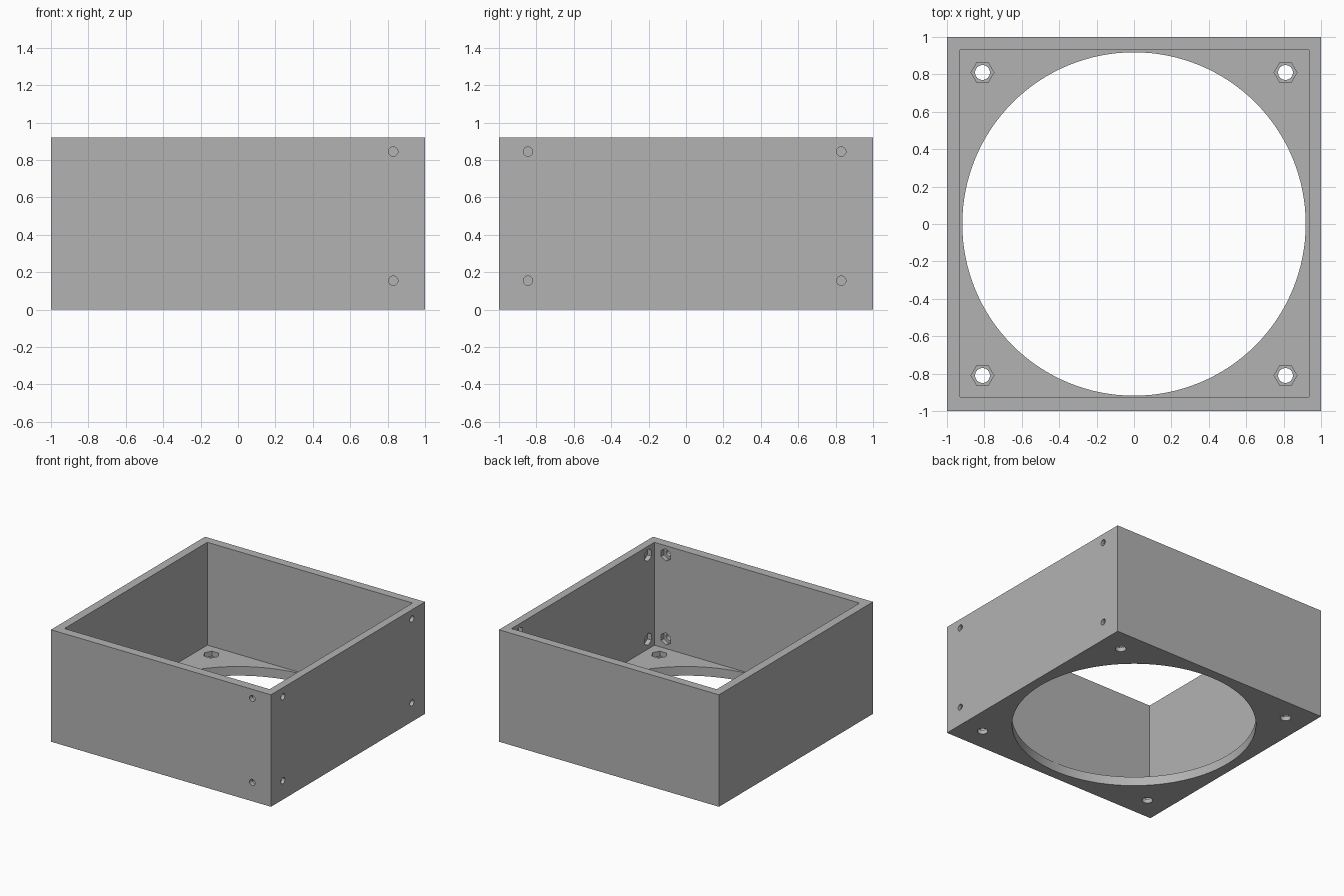
import bpy, math
from mathutils import Vector

if "Cube" in bpy.data.objects:
    bpy.data.objects.remove(bpy.data.objects["Cube"])

H = 0.92                                  # overall height
FLOOR = 0.075                             # floor thickness
X0, X1, Y0, Y1 = -0.93, 0.935, -0.925, 0.93   # inner cavity limits

grey = bpy.data.materials.new("plain grey")
grey.diffuse_color = (0.45, 0.45, 0.45, 1)
grey.use_nodes = True
grey.node_tree.nodes["Principled BSDF"].inputs["Base Color"].default_value = grey.diffuse_color


def box(name, lo, hi):
    lo, hi = Vector(lo), Vector(hi)
    bpy.ops.mesh.primitive_cube_add(size=1, location=(lo + hi) / 2)
    ob = bpy.context.object
    ob.name = name
    ob.scale = hi - lo
    bpy.ops.object.transform_apply(location=True, rotation=False, scale=True)
    return ob


def rod(name, start, end, radius, sides, spin=0.0):
    """Prism or cylinder between two points."""
    start, end = Vector(start), Vector(end)
    axis = end - start
    bpy.ops.mesh.primitive_cylinder_add(vertices=sides, radius=radius, depth=axis.length)
    ob = bpy.context.object
    ob.name = name
    ob.rotation_euler = (0, 0, spin)
    bpy.ops.object.transform_apply(location=False, rotation=True, scale=False)
    ob.rotation_euler = axis.to_track_quat('Z', 'Y').to_euler()
    ob.location = (start + end) / 2
    return ob


def cut(target, cutter):
    cutter.hide_render = True
    mod = target.modifiers.new("cut", 'BOOLEAN')
    mod.operation = 'DIFFERENCE'
    mod.solver = 'EXACT'
    mod.object = cutter
    bpy.context.view_layer.objects.active = target
    bpy.ops.object.modifier_apply(modifier=mod.name)
    bpy.data.objects.remove(cutter, do_unlink=True)


def nut_hole(target, inner, outward, hole_r, nut_r, nut_depth, spin):
    """Through hole with a hexagonal nut pocket on the inside face."""
    p, d = Vector(inner), Vector(outward)
    cut(target, rod("hole_cutter", p - d * 0.02, p + d * 0.2, hole_r, 32))
    cut(target, rod("nut_cutter", p - d * 0.02, p + d * nut_depth, nut_r, 6, spin))


# open-topped housing
housing = box("fan_housing", (-1, -1, 0), (1, 1, H))
cut(housing, box("cavity_cutter", (X0, Y0, FLOOR), (X1, Y1, H + 0.2)))

# large round opening in the floor
cut(housing, rod("opening_cutter", (0, 0, -0.2), (0, 0, 0.3), 0.918, 128))

# floor mounting holes, hexagon points along x
for x in (-0.81, 0.81):
    for y in (-0.81, 0.81):
        nut_hole(housing, (x, y, FLOOR), (0, 0, -1), 0.04, 0.061, 0.04, math.pi / 6)

# wall screw holes: one column in the front wall, two in the right wall
for z in (0.155, 0.845):
    nut_hole(housing, (0.83, Y0, z), (0, -1, 0), 0.025, 0.05, 0.037, 0)
    for y in (-0.845, 0.83):
        nut_hole(housing, (X1, y, z), (1, 0, 0), 0.025, 0.05, 0.037, 0)

housing.data.materials.clear()
housing.data.materials.append(grey)
for poly in housing.data.polygons:
    poly.material_index = 0

bpy.ops.object.select_all(action='DESELECT')
housing.select_set(True)
bpy.context.view_layer.objects.active = housing
bpy.ops.object.shade_smooth_by_angle(angle=math.radians(30))
